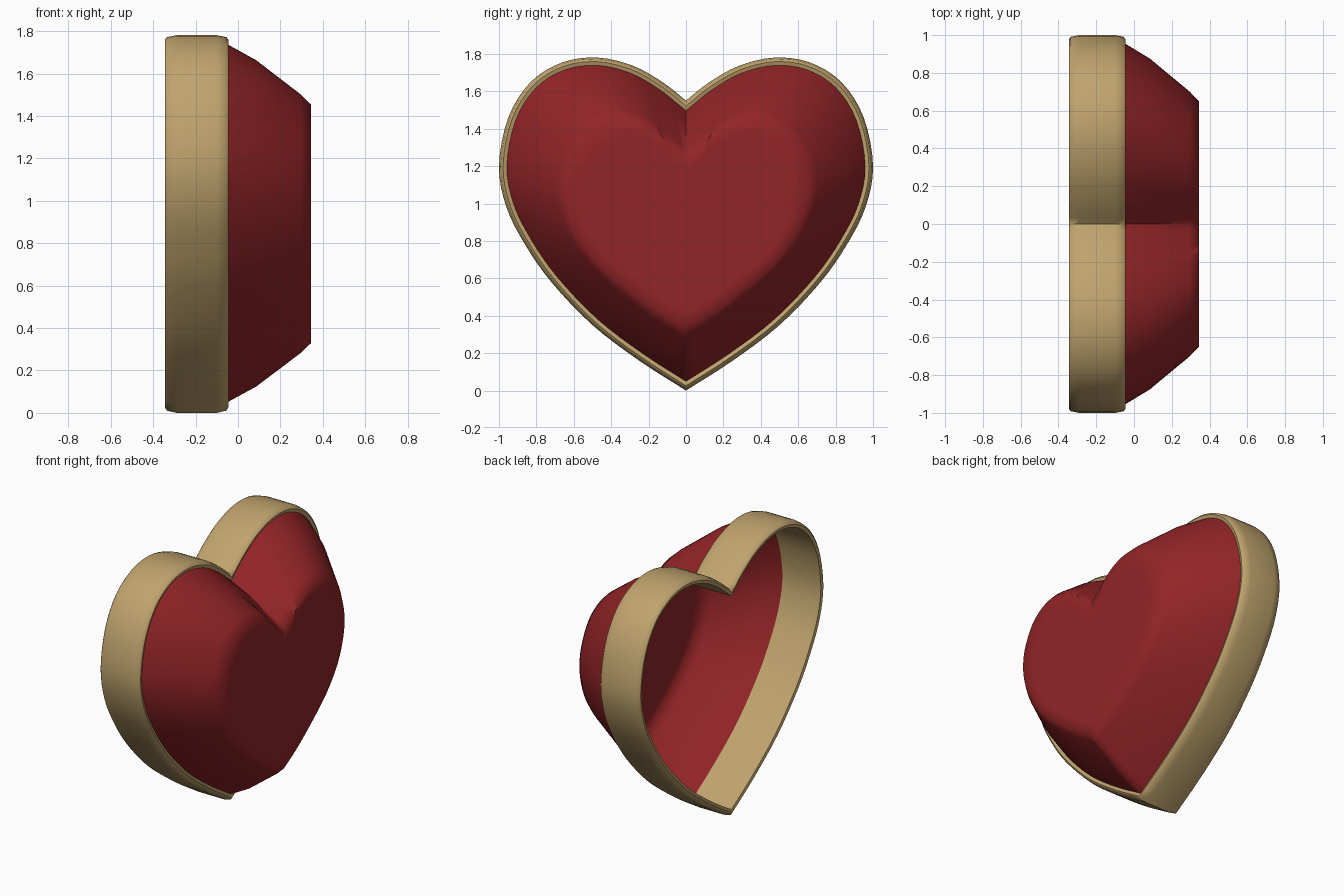
import bpy
import math
from mathutils import Vector

cube = bpy.data.objects.get("Cube")
if cube:
    bpy.data.objects.remove(cube, do_unlink=True)

STEPS = 4  # samples between outline points


def material(name, color):
    mat = bpy.data.materials.new(name)
    mat.use_nodes = True
    mat.diffuse_color = color
    bsdf = next(n for n in mat.node_tree.nodes if n.type == 'BSDF_PRINCIPLED')
    bsdf.inputs["Base Color"].default_value = color
    bsdf.inputs["Roughness"].default_value = 0.5
    return mat


def heart(half):
    """Smooth curve through half a heart (notch to tip), mirrored into a loop."""
    p = [Vector(c) for c in half]
    p = [2 * p[0] - p[1]] + p + [2 * p[-1] - p[-2]]
    pts = []
    for a, b, c, d in zip(p, p[1:], p[2:], p[3:]):
        for i in range(STEPS):
            t = i / STEPS
            pts.append(0.5 * (2 * b + (c - a) * t + (2 * a - 5 * b + 4 * c - d) * t**2
                              + (3 * b - a - 3 * c + d) * t**3))
    pts.append(p[-2])
    return pts + [Vector((-q.x, q.y)) for q in reversed(pts[1:-1])]


def inset(loop, dist):
    """Mitred inward offset of a clockwise loop."""
    out = []
    for i, q in enumerate(loop):
        e1 = (q - loop[i - 1]).normalized()
        e2 = (loop[(i + 1) % len(loop)] - q).normalized()
        n1, n2 = Vector((e1.y, -e1.x)), Vector((e2.y, -e2.x))
        out.append(q + (n1 + n2) * dist / (1 + n1.dot(n2)))
    return out


def loft(name, rows, mat, angle, closed=False, cap=False):
    """Skin a list of (x, outline) rows."""
    n = len(rows[0][1])
    verts = [(x, q.x, q.y) for x, loop in rows for q in loop]
    faces = []
    for r in range(len(rows) if closed else len(rows) - 1):
        a, b = r * n, (r + 1) % len(rows) * n
        for i in range(n):
            j = (i + 1) % n
            faces.append((a + i, b + i, b + j, a + j))
    if cap:
        faces.append(tuple(reversed(range(len(verts) - n, len(verts)))))
    mesh = bpy.data.meshes.new(name)
    mesh.from_pydata(verts, [], faces)
    mesh.materials.append(mat)
    obj = bpy.data.objects.new(name, mesh)
    bpy.context.collection.objects.link(obj)
    bpy.ops.object.select_all(action='DESELECT')
    obj.select_set(True)
    bpy.context.view_layer.objects.active = obj
    bpy.ops.object.shade_smooth_by_angle(angle=math.radians(angle))
    return obj


gold = material("warm gold", (0.53, 0.37, 0.155, 1))
red = material("deep red", (0.29, 0.018, 0.02, 1))

# Outlines as (y, z), from the notch round to the tip
outer = heart([(0, 1.55), (.12, 1.645), (.28, 1.735), (.47, 1.78), (.66, 1.755),
               (.83, 1.65), (.95, 1.46), (1, 1.2), (.96, .98), (.86, .78),
               (.72, .58), (.5, .35), (.25, .16), (0, 0)])
table = heart([(0, 1.25), (.08, 1.31), (.18, 1.4), (.31, 1.45), (.43, 1.44),
               (.54, 1.37), (.61, 1.26), (.645, 1.14), (.64, 1), (.58, .83),
               (.46, .67), (.31, .54), (.15, .42), (0, .33)])

# Gold band: thin rounded section swept round the heart
section = [(-.345, .022), (-.335, .009), (-.29, 0), (-.1, 0), (-.055, .009),
           (-.045, .022), (-.052, .042), (-.34, .042)]
loft("heart_band", [(x, inset(outer, d)) for x, d in section], gold, 50, closed=True)

# Red gem: open-backed shell rising from the band to a flat front
rim = inset(outer, .04)
levels = [(-.055, 0), (.085, .27), (.295, .83), (.345, 1), (.345, 1.3)]
loft("heart_gem", [(x, [a.lerp(b, f) for a, b in zip(rim, table)]) for x, f in levels],
     red, 60, cap=True)
